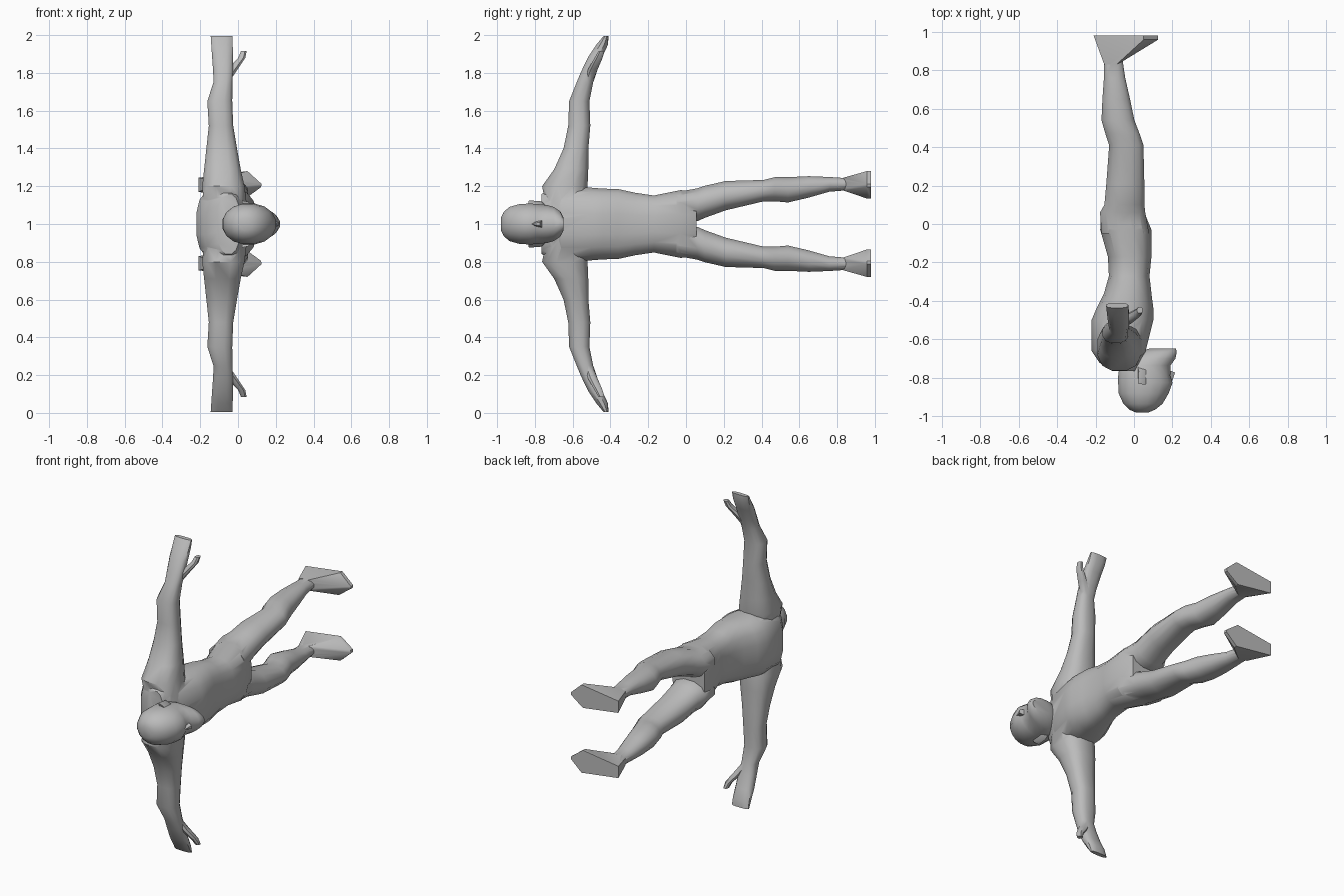
import bpy, bmesh, math
from mathutils import Vector

skin = bpy.data.materials.new("grey clay")
skin.diffuse_color = (0.5, 0.5, 0.5, 1)


def finish(name, bm):
    bmesh.ops.recalc_face_normals(bm, faces=bm.faces)
    me = bpy.data.meshes.new(name)
    bm.to_mesh(me)
    bm.free()
    me.materials.append(skin)
    ob = bpy.data.objects.new(name, me)
    bpy.context.collection.objects.link(ob)
    return ob


def loft(name, axis, rows, side=1, n=12, power=2.2):
    """Rows are (t, x0, x1, b0, b1); t runs along y or z, b along the other.
    Heights are measured from the symmetry plane z = 1 and flipped by side."""
    bm = bmesh.new()
    rings = []
    for t, x0, x1, b0, b1 in rows:
        ring = []
        for i in range(n):
            a = 2 * math.pi * (i + 0.5) / n
            c, s = math.cos(a), math.sin(a)
            c = math.copysign(abs(c) ** (2 / power), c)
            s = math.copysign(abs(s) ** (2 / power), s)
            x = (x0 + x1) / 2 + c * (x1 - x0) / 2 * 1.02
            b = (b0 + b1) / 2 + s * (b1 - b0) / 2
            p = (x, t, 1 + side * b) if axis == "y" else (x, b, 1 + side * t)
            ring.append(bm.verts.new(p))
        rings.append(ring)
    for r, q in zip(rings, rings[1:]):
        for i in range(n):
            j = (i + 1) % n
            bm.faces.new((r[i], r[j], q[j], q[i]))
    bm.faces.new(rings[0])
    bm.faces.new(rings[-1])
    return finish(name, bm)


def hull(name, pts, side=1):
    bm = bmesh.new()
    for x, y, h in pts:
        bm.verts.new((x, y, 1 + side * h))
    bmesh.ops.convex_hull(bm, input=bm.verts)
    return finish(name, bm)


def sym(rows):
    return [(t, x0, x1, -h, h) for t, x0, x1, h in rows]


# Torso and neck
body = loft("body", "y", sym([
    (-0.765, -0.11, 0.01, 0.16), (-0.72, -0.18, 0.035, 0.19),
    (-0.66, -0.22, 0.06, 0.20), (-0.50, -0.22, 0.10, 0.195),
    (-0.44, -0.195, 0.10, 0.19), (-0.36, -0.155, 0.09, 0.188),
    (-0.27, -0.13, 0.08, 0.168), (-0.17, -0.135, 0.09, 0.153),
    (-0.03, -0.175, 0.09, 0.182), (0.055, -0.17, 0.055, 0.175)]),
    n=16, power=2.6)
parts = [loft("neck", "y", sym([
    (-0.80, -0.03, 0.11, 0.075), (-0.72, -0.06, 0.08, 0.085),
    (-0.62, -0.11, 0.05, 0.10)]))]

for s, label in ((1, "upper"), (-1, "lower")):
    # Arm, wrist and flat mitten hand
    parts.append(loft(label + "_arm", "z", [
        (0.08, -0.18, 0.05, -0.74, -0.535), (0.20, -0.19, 0.035, -0.765, -0.518),
        (0.29, -0.18, 0.015, -0.70, -0.515), (0.40, -0.168, -0.005, -0.65, -0.515),
        (0.52, -0.155, -0.025, -0.625, -0.505), (0.65, -0.163, -0.03, -0.62, -0.51),
        (0.75, -0.13, -0.03, -0.58, -0.49), (0.81, -0.132, -0.025, -0.555, -0.47),
        (0.89, -0.138, -0.025, -0.515, -0.44), (0.95, -0.142, -0.028, -0.475, -0.412),
        (0.995, -0.145, -0.03, -0.437, -0.41)], s, power=2.6))
    parts.append(loft(label + "_thumb", "z", [
        (0.76, -0.09, -0.04, -0.54, -0.49), (0.82, -0.055, 0.0, -0.52, -0.465),
        (0.88, 0.0, 0.04, -0.485, -0.44), (0.915, 0.015, 0.046, -0.465, -0.43)], s, n=8))
    # Leg down to the ankle
    parts.append(loft(label + "_leg", "y", [
        (-0.05, -0.17, 0.08, 0.02, 0.17), (0.06, -0.178, 0.06, 0.012, 0.192),
        (0.10, -0.155, 0.055, 0.03, 0.205), (0.21, -0.145, 0.055, 0.07, 0.23),
        (0.41, -0.13, 0.05, 0.118, 0.235), (0.47, -0.15, 0.03, 0.118, 0.25),
        (0.54, -0.17, 0.003, 0.112, 0.25), (0.65, -0.165, -0.02, 0.138, 0.255),
        (0.76, -0.157, -0.045, 0.17, 0.25), (0.86, -0.157, -0.06, 0.178, 0.243)], s))
    # Wedge foot with a flat sole
    front = [(0.05, 0.28), (0.125, 0.212), (0.122, 0.195), (0.04, 0.135)]
    parts.append(hull(label + "_foot",
        [(x, y, h) for x, h in front for y in (0.958, 0.98)]
        + [(-0.21, 0.98, 0.17), (-0.21, 0.98, 0.245)]
        + [(-0.155, 0.83, 0.19), (-0.155, 0.83, 0.235), (-0.125, 0.83, 0.178),
           (-0.09, 0.83, 0.178), (-0.06, 0.845, 0.19), (-0.06, 0.845, 0.232),
           (-0.09, 0.83, 0.244), (-0.125, 0.83, 0.244)], s))
    # Ear
    hull(label + "_ear", [
        (0.02, -0.82, 0.095), (0.02, -0.74, 0.095), (0.07, -0.83, 0.095), (0.07, -0.75, 0.09),
        (0.02, -0.83, 0.125), (0.055, -0.835, 0.118), (0.025, -0.765, 0.12), (0.06, -0.76, 0.105)], s)

# Fuse limbs into the torso
for p in parts:
    m = body.modifiers.new(p.name, "BOOLEAN")
    m.operation, m.solver, m.object = "UNION", "EXACT", p
bpy.context.view_layer.update()
fused = bpy.data.meshes.new_from_object(
    body.evaluated_get(bpy.context.evaluated_depsgraph_get()))
body.modifiers.clear()
body.data = fused
for p in parts:
    bpy.data.objects.remove(p)

# Head with chin, and a small nose
loft("head", "y", sym([
    (-0.98, 0.01, 0.075, 0.035), (-0.965, -0.025, 0.11, 0.065),
    (-0.935, -0.055, 0.148, 0.092), (-0.88, -0.08, 0.18, 0.108),
    (-0.825, -0.082, 0.20, 0.11), (-0.79, -0.082, 0.188, 0.108),
    (-0.735, -0.075, 0.19, 0.102), (-0.70, -0.05, 0.215, 0.092),
    (-0.665, 0.02, 0.222, 0.068), (-0.648, 0.08, 0.218, 0.035)]), n=16, power=2.1)
hull("nose", [(0.17, -0.82, 0.012), (0.17, -0.82, -0.012), (0.197, -0.82, 0),
              (0.214, -0.772, 0.01), (0.214, -0.772, -0.01),
              (0.17, -0.755, 0.025), (0.17, -0.755, -0.025)])

# Smooth skin with crisp soles and fingertips
for ob in bpy.data.objects:
    bpy.ops.object.select_all(action="DESELECT")
    ob.select_set(True)
    bpy.context.view_layer.objects.active = ob
    bpy.ops.object.shade_smooth_by_angle(angle=math.radians(42))
